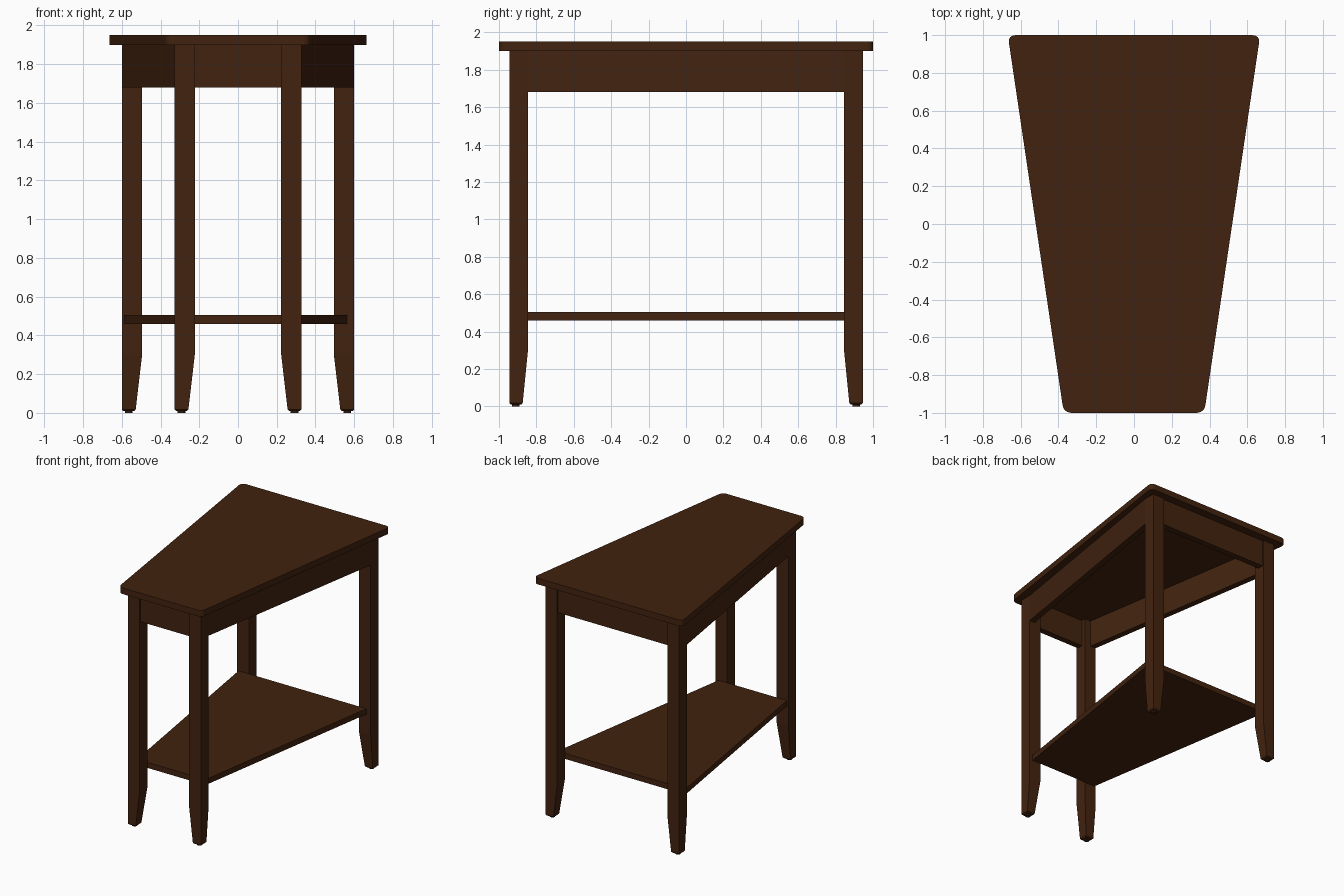
import bpy
import bmesh
from mathutils import Vector

if "Cube" in bpy.data.objects:
    bpy.data.objects.remove(bpy.data.objects["Cube"])

WOOD = (0.054, 0.0165, 0.0048, 1)
wood = bpy.data.materials.new("dark walnut")
wood.use_nodes = True
wood.diffuse_color = WOOD
bsdf = wood.node_tree.nodes["Principled BSDF"]
bsdf.inputs["Base Color"].default_value = WOOD
bsdf.inputs["Roughness"].default_value = 0.6


def loft(name, rings):
    """Solid through matching rings of points, capped at both ends."""
    bm = bmesh.new()
    loops = [[bm.verts.new(p) for p in ring] for ring in rings]
    n = len(loops[0])
    bm.faces.new(loops[0])
    bm.faces.new(loops[-1])
    for a, b in zip(loops, loops[1:]):
        for i in range(n):
            j = (i + 1) % n
            bm.faces.new((a[i], a[j], b[j], b[i]))
    bmesh.ops.recalc_face_normals(bm, faces=bm.faces)
    mesh = bpy.data.meshes.new(name)
    bm.to_mesh(mesh)
    bm.free()
    mesh.materials.append(wood)
    obj = bpy.data.objects.new(name, mesh)
    bpy.context.collection.objects.link(obj)
    return obj


def slab(name, outline, z0, z1):
    return loft(name, [[(x, y, z) for x, y in outline] for z in (z0, z1)])


def rounded(outline, radius, steps=6):
    """Replace each corner of an outline with a short curve."""
    pts = []
    for i, c in enumerate(outline):
        c = Vector(c)
        a = c + (Vector(outline[i - 1]) - c).normalized() * radius
        b = c + (Vector(outline[(i + 1) % len(outline)]) - c).normalized() * radius
        for k in range(steps + 1):
            t = k / steps
            pts.append(a * (1 - t) ** 2 + c * 2 * t * (1 - t) + b * t * t)
    return pts


# Key sizes
FRONT_X, BACK_X = 0.328, 0.6      # outer faces of the legs
OUT_Y, IN_Y = 0.945, 0.845        # outer and inner faces of the legs
LEG, FOOT = 0.105, 0.072          # leg width at the top and at the floor
UNDER, APRON_Z = 1.9, 1.68
THICK = 0.05

# Wedge shaped top with rounded corners
slab("table_top", rounded([(-0.372, -1), (0.372, -1), (0.668, 1), (-0.668, 1)], 0.045),
     UNDER, 1.95)

# Legs: outer faces straight, inner faces tapered toward the floor
for end, sy, outer in (("front", -1, FRONT_X), ("back", 1, BACK_X)):
    for side, sx in (("left", 1), ("right", -1)):
        def ring(z, wx, wy, inset=0):
            xs = (outer - inset, outer - wx + inset)
            ys = (OUT_Y - inset, OUT_Y - wy + inset)
            corners = ((0, 0), (1, 0), (1, 1), (0, 1))
            return [(sx * xs[i], sy * ys[j], z) for i, j in corners]
        loft(f"{end}_{side}_leg", [ring(0.01, FOOT, FOOT, 0.008),
                                   ring(0.018, FOOT, FOOT),
                                   ring(0.3, LEG, OUT_Y - IN_Y),
                                   ring(UNDER, LEG, OUT_Y - IN_Y)])
        # Small glide under each foot
        bpy.ops.mesh.primitive_cylinder_add(
            vertices=16, radius=0.02, depth=0.012,
            location=(sx * (outer - FOOT / 2), sy * (OUT_Y - FOOT / 2), 0.006))
        glide = bpy.context.object
        glide.name = f"{end}_{side}_glide"
        glide.data.materials.append(wood)

    # End apron, set back slightly from the leg faces
    half = outer - LEG
    y0 = sy * (OUT_Y - 0.012)
    y1 = y0 - sy * THICK
    slab(f"{end}_apron", [(-half, y0), (half, y0), (half, y1), (-half, y1)], APRON_Z, UNDER)

# Slanted side aprons
for side, sx in (("left", 1), ("right", -1)):
    slab(f"{side}_apron", [(sx * FRONT_X, -IN_Y), (sx * BACK_X, IN_Y),
                           (sx * (BACK_X - THICK), IN_Y), (sx * (FRONT_X - THICK), -IN_Y)],
         APRON_Z, UNDER)

# Lower shelf between the legs
slab("lower_shelf", [(-0.315, -IN_Y), (0.3, -IN_Y), (0.562, IN_Y), (-0.587, IN_Y)], 0.46, 0.505)
